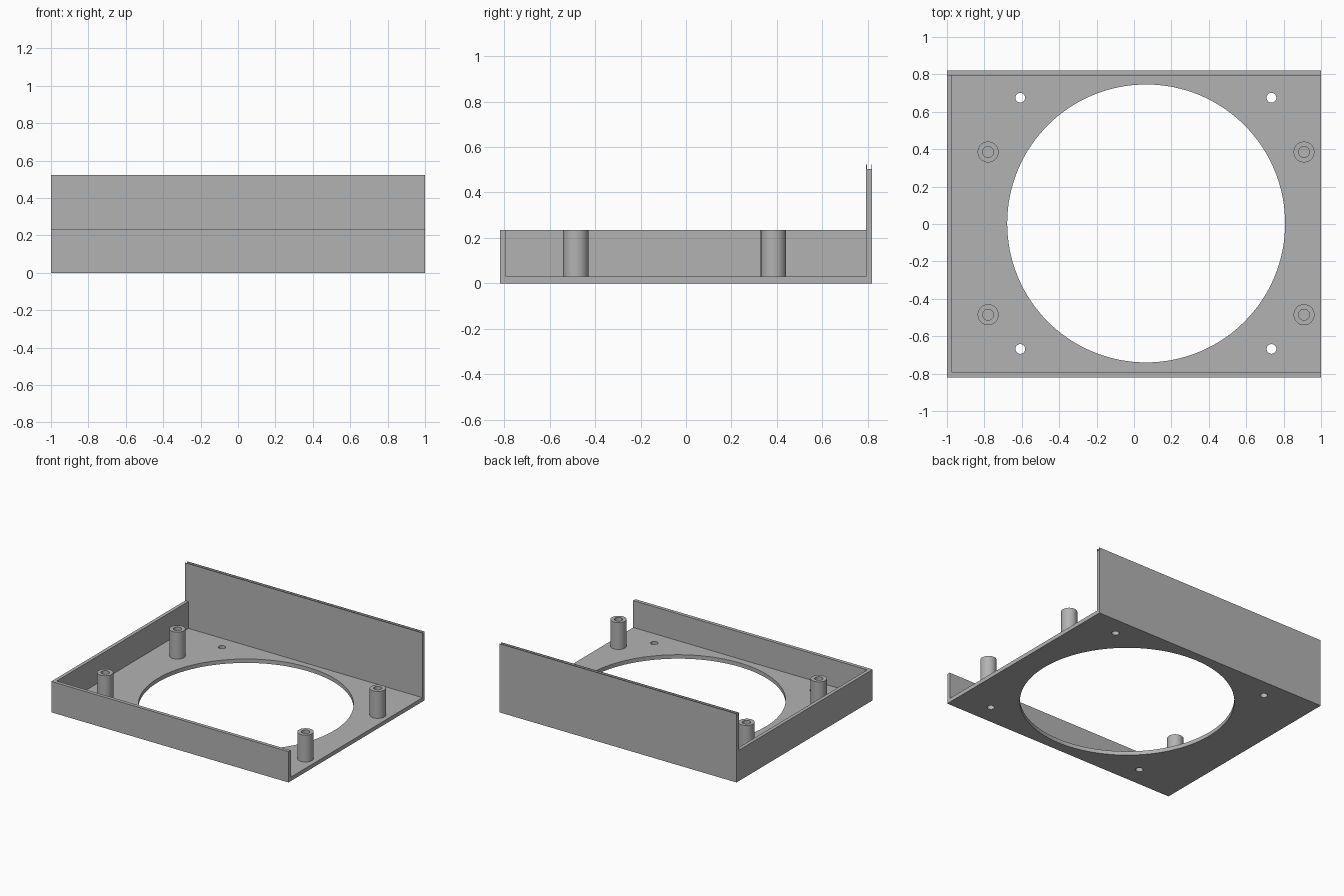
import bpy
import bmesh
from math import cos, sin, tau, radians
from mathutils import Matrix, Vector

default = bpy.data.objects.get("Cube")
if default:
    bpy.data.objects.remove(default, do_unlink=True)

grey = bpy.data.materials.new("plain grey")
grey.use_nodes = True
colour = (0.45, 0.45, 0.45, 1)
grey.diffuse_color = colour
grey.node_tree.nodes["Principled BSDF"].inputs["Base Color"].default_value = colour

WALL, FLOOR, RIM, TOP = 0.027, 0.03, 0.235, 0.523
HALF_X, HALF_Y = 1.0, 0.82
BACK_INNER = HALF_Y - WALL


def make_object(name, bm):
    bmesh.ops.recalc_face_normals(bm, faces=bm.faces)
    mesh = bpy.data.meshes.new(name)
    bm.to_mesh(mesh)
    bm.free()
    mesh.materials.append(grey)
    obj = bpy.data.objects.new(name, mesh)
    bpy.context.collection.objects.link(obj)
    return obj


def box(name, low, high):
    bm = bmesh.new()
    low, high = Vector(low), Vector(high)
    size = Matrix.Diagonal((*(high - low), 1))
    bmesh.ops.create_cube(bm, size=1, matrix=Matrix.Translation((low + high) / 2) @ size)
    return make_object(name, bm)


def cylinder(name, x, y, radius, low, high, sides):
    bm = bmesh.new()
    bmesh.ops.create_cone(bm, cap_ends=True, segments=sides, radius1=radius, radius2=radius,
                          depth=high - low, matrix=Matrix.Translation((x, y, (low + high) / 2)))
    return make_object(name, bm)


def tube(name, x, y, outer, inner, low, high, sides=48):
    bm = bmesh.new()
    profile = [(inner, low), (outer, low), (outer, high), (inner, high)]
    rings = [[bm.verts.new((x + r * cos(tau * i / sides), y + r * sin(tau * i / sides), z))
              for i in range(sides)] for r, z in profile]
    for k, ring in enumerate(rings):
        following = rings[(k + 1) % len(rings)]
        for i in range(sides):
            j = (i + 1) % sides
            bm.faces.new((ring[i], ring[j], following[j], following[i]))
    return make_object(name, bm)


def smooth(obj):
    bpy.ops.object.select_all(action="DESELECT")
    obj.select_set(True)
    bpy.context.view_layer.objects.active = obj
    bpy.ops.object.shade_smooth_by_angle(angle=radians(30))


def cut(obj, cutter):
    bpy.context.view_layer.objects.active = obj
    mod = obj.modifiers.new("cut", "BOOLEAN")
    mod.operation = "DIFFERENCE"
    mod.solver = "EXACT"
    mod.object = cutter
    bpy.ops.object.modifier_apply(modifier=mod.name)
    bpy.data.objects.remove(cutter, do_unlink=True)


# Tray with a low wall at the front and one side, open on the other side
tray = box("tray", (-HALF_X, -HALF_Y, 0), (HALF_X, BACK_INNER, RIM))
cut(tray, box("pocket_cutter", (-HALF_X + WALL, -HALF_Y + WALL, FLOOR), (1.2, 1.2, 1)))

# The side wall is left whole up to the back panel; the floor gets its openings
cut(tray, cylinder("opening_cutter", 0.065, 0.003, 0.743, -0.1, 0.1, 128))
for x in (-0.608, 0.735):
    for y in (-0.668, 0.675):
        cut(tray, cylinder("screw_hole_cutter", x, y, 0.026, -0.1, 0.1, 32))
smooth(tray)

# Tall back panel with a shallow groove along its top edge
back = box("back_panel", (-HALF_X, BACK_INNER, 0), (HALF_X, HALF_Y, TOP))
LIP = 0.003
cut(back, box("groove_cutter", (-1.2, BACK_INNER + LIP, TOP - 0.02),
              (1.2, HALF_Y - LIP, TOP + 0.1)))

# Four hollow standoffs
for side, x in (("right", -0.78), ("left", 0.909)):
    for end, y in (("front", -0.485), ("back", 0.385)):
        smooth(tube(f"{end}_{side}_standoff", x, y, 0.056, 0.029, FLOOR, RIM))
